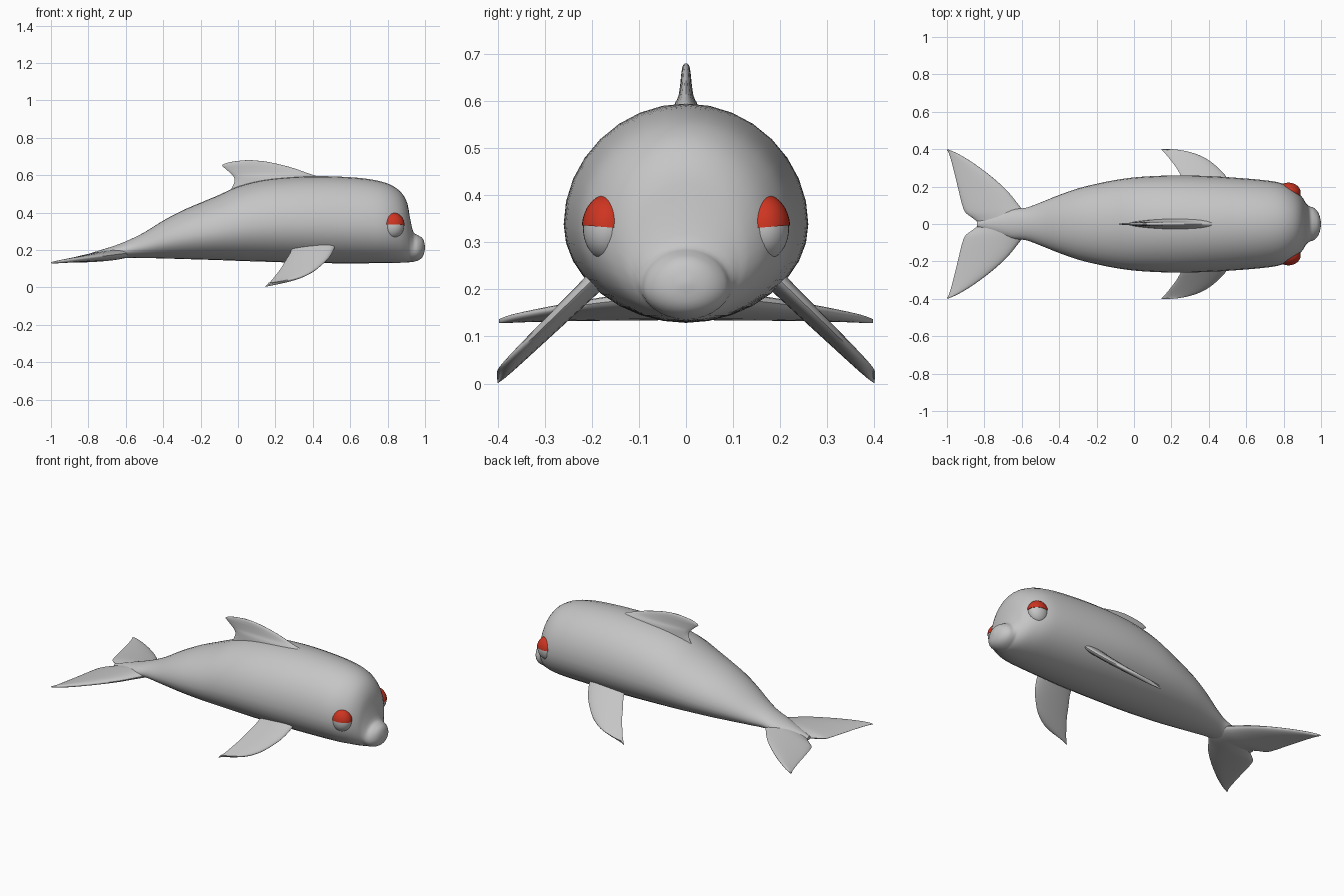
import bpy, bmesh, math
from mathutils import Vector

if "Cube" in bpy.data.objects:
    bpy.data.objects.remove(bpy.data.objects["Cube"], do_unlink=True)


def material(name, rgb):
    m = bpy.data.materials.new(name)
    m.use_nodes = True
    m.diffuse_color = (*rgb, 1)
    m.node_tree.nodes["Principled BSDF"].inputs["Base Color"].default_value = (*rgb, 1)
    return m


GREY = material("grey skin", (0.56, 0.56, 0.56))
RED = material("red eyelid", (0.62, 0.035, 0.015))


def finish(name, bm, mat):
    bmesh.ops.recalc_face_normals(bm, faces=bm.faces[:])
    mesh = bpy.data.meshes.new(name)
    bm.to_mesh(mesh)
    bm.free()
    mesh.materials.append(mat)
    ob = bpy.data.objects.new(name, mesh)
    bpy.context.collection.objects.link(ob)
    bpy.ops.object.select_all(action='DESELECT')
    ob.select_set(True)
    bpy.context.view_layer.objects.active = ob
    bpy.ops.object.shade_smooth_by_angle(angle=math.radians(50))
    return ob


def refine(rows, steps):
    """Catmull-Rom interpolation of a list of section rows."""
    out = []
    for i in range(len(rows) - 1):
        quad = zip(rows[max(i - 1, 0)], rows[i], rows[i + 1], rows[min(i + 2, len(rows) - 1)])
        quad = list(quad)
        for k in range(steps):
            t = k / steps
            out.append([b + 0.5 * t * (c - a + t * (2*a - 5*b + 4*c - d + t * (3*(b - c) + d - a)))
                        for a, b, c, d in quad])
    return out + [list(rows[-1])]


def loft(name, rows, ring, steps=3, sides=32, mat=GREY):
    """Skin rings of points; ring(row, angle) gives one point."""
    bm = bmesh.new()
    loops = [[bm.verts.new(ring(r, math.tau * k / sides)) for k in range(sides)]
             for r in refine(rows, steps)]
    for a, b in zip(loops, loops[1:]):
        for k in range(sides):
            n = (k + 1) % sides
            bm.faces.new((a[k], a[n], b[n], b[k]))
    bm.faces.new(loops[0])
    bm.faces.new(loops[-1])
    return finish(name, bm, mat)


# Body with snout: x, bottom, top, half width
body_rows = [
    (-.84, .145, .165, .015), (-.75, .143, .195, .05), (-.66, .15, .223, .078),
    (-.58, .158, .255, .086), (-.5, .157, .295, .115), (-.4, .155, .357, .155),
    (-.3, .152, .41, .19), (-.2, .149, .453, .215), (-.1, .146, .495, .235),
    (0, .142, .54, .249), (.12, .138, .572, .257), (.25, .134, .588, .26),
    (.4, .13, .595, .256), (.55, .129, .592, .247), (.68, .129, .582, .236),
    (.77, .13, .565, .223), (.83, .131, .541, .2), (.875, .132, .505, .17),
    (.905, .133, .45, .135), (.92, .135, .37, .11), (.937, .137, .298, .095),
    (.96, .143, .28, .087), (.98, .155, .268, .068), (.993, .175, .25, .042),
    (1.0, .208, .218, .006)]


def body_ring(r, a):
    x, low, high, w = r
    mid = low + 0.45 * (high - low)
    s, c = math.sin(a), math.cos(a)
    up = high - mid if s > 0 else mid - low
    return Vector((x, w * c, mid + up * s))


loft("body", body_rows, body_ring)


def fin_ring(place):
    """Teardrop section between leading and trailing edge."""
    def ring(r, a):
        span, lead, trail, thick = r
        c = math.cos(a)
        x = (lead + trail) / 2 + (lead - trail) / 2 * c
        return place(x, span, thick / 2 * math.sin(a) * (1 + 0.25 * c), c)
    return ring


# Dorsal fin: height, leading x, trailing x, thickness
dorsal_rows = [
    (.5, .44, -.05, .06), (.56, .45, -.02, .06), (.59, .43, -.022, .05),
    (.61, .375, -.04, .032), (.635, .305, -.068, .024), (.651, .25, -.085, .021),
    (.664, .195, -.065, .018), (.674, .14, -.02, .014), (.68, .075, .04, .006)]
loft("dorsal_fin", dorsal_rows, fin_ring(lambda x, h, t, c: Vector((x, t, h))), sides=24)

# Paired fins: sideways distance, leading x, trailing x, thickness
flipper_rows = [
    (.17, .525, .29, .045), (.21, .515, .28, .042), (.26, .488, .25, .038),
    (.3, .45, .227, .034), (.34, .4, .197, .03), (.37, .34, .173, .026),
    (.388, .275, .155, .021), (.397, .21, .146, .014), (.4, .165, .146, .005)]
fluke_rows = [
    (0, -.56, -.825, .055), (.03, -.565, -.86, .055), (.06, -.58, -.9, .053),
    (.1, -.615, -.918, .048), (.18, -.68, -.938, .038), (.26, -.77, -.957, .029),
    (.33, -.865, -.975, .021), (.375, -.94, -.989, .015), (.397, -.99, -1, .008)]

for side, s in (("left", 1), ("right", -1)):
    def flipper_place(x, y, t, c, s=s):
        return Vector((x, s * (y + .6 * t), .2 - .97 * (y - .195) + .7 * t + .012 * (1 + c)))

    def fluke_place(x, y, t, c, s=s):
        return Vector((x, s * y, .132 + .125 * (x + 1) + t))

    loft(side + "_flipper", flipper_rows, fin_ring(flipper_place), sides=24)
    loft(side + "_tail_fluke", fluke_rows, fin_ring(fluke_place), sides=24)

# Eyes with half-shell lids; the model's left is +y side here
for side, s in (("left", 1), ("right", -1)):
    for part, grow, mat in (("eye", 1, GREY), ("eyelid", 1.05, RED)):
        bm = bmesh.new()
        bmesh.ops.create_uvsphere(bm, u_segments=32, v_segments=20, radius=1)
        if part == "eyelid":
            cut = bmesh.ops.bisect_plane(bm, geom=bm.verts[:] + bm.edges[:] + bm.faces[:],
                                         plane_co=(0, 0, .03), plane_no=(0, -.06, 1), clear_inner=True)
            rim = [e for e in cut["geom_cut"] if isinstance(e, bmesh.types.BMEdge)]
            bmesh.ops.contextual_create(bm, geom=rim)
        for v in bm.verts:
            v.co = Vector((.826 + .062 * grow * v.co.x, s * (.168 + .051 * grow * v.co.y),
                           .33 + .068 * grow * v.co.z))
        finish(side + "_" + part, bm, mat)
